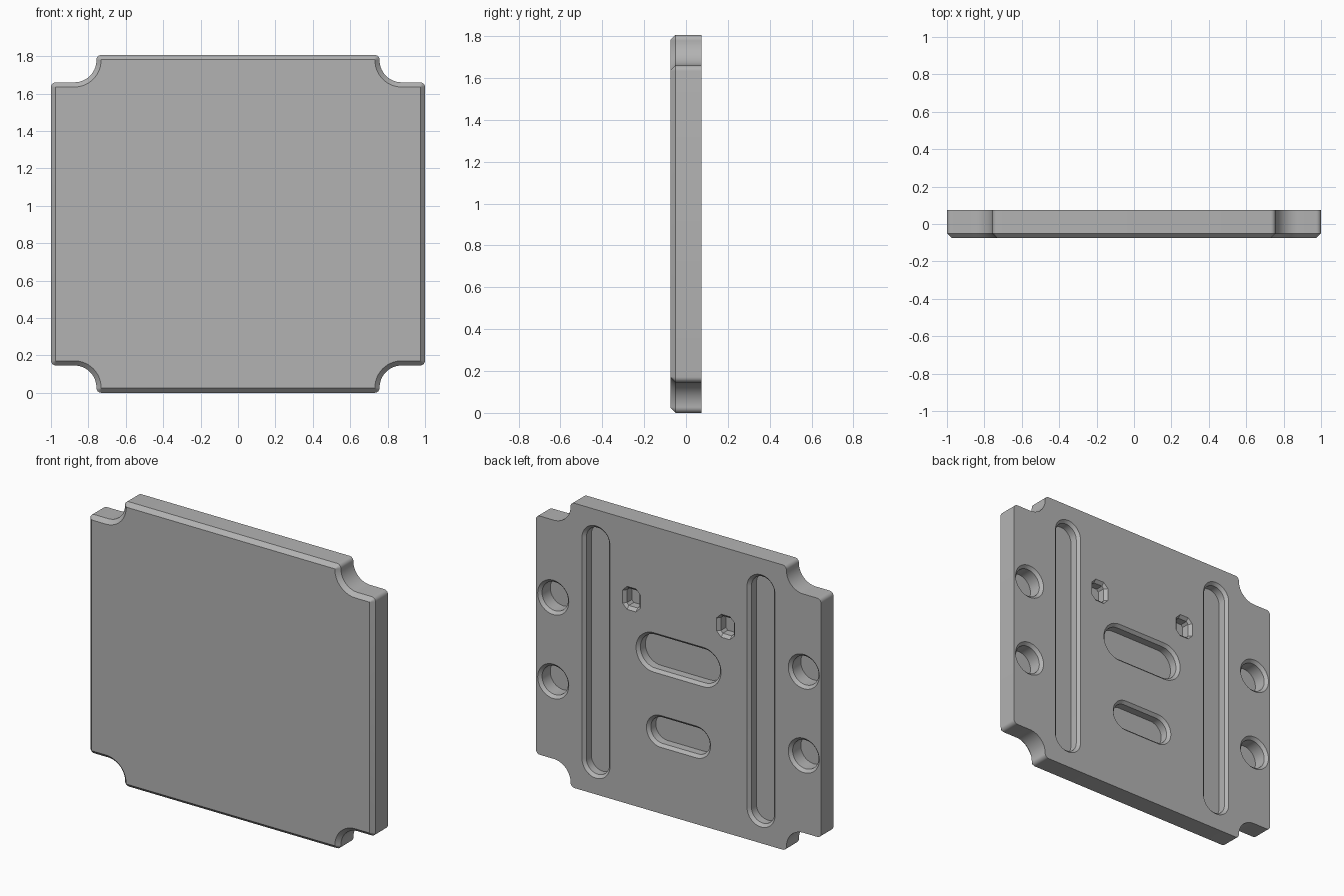
import bpy, bmesh
from math import cos, sin, pi, radians

if "Cube" in bpy.data.objects:
    bpy.data.objects.remove(bpy.data.objects["Cube"], do_unlink=True)

HALF_X, HALF_Z, HALF_Y = 1.0, 0.903, 0.075
NOTCH, SCOOP = 0.757, 0.118      # notch edge and radius of its rounded inner corner
EDGE, FILLET = 0.025, 0.026      # front chamfer and corner rounding
RIM = 0.018                      # chamfer around each recess


def arc(cx, cz, r, start, end, steps):
    angles = [radians(start + (end - start) * i / steps) for i in range(steps + 1)]
    return [(cx + r * cos(a), cz + r * sin(a)) for a in angles]


def plate_outline(inset):
    """Rectangle with a scooped notch at each corner, mirrored from one quarter."""
    scoop = NOTCH + SCOOP
    quarter = arc(HALF_X - FILLET, NOTCH - FILLET, FILLET - inset, 0, 90, 6)
    quarter += arc(scoop, scoop, SCOOP + inset, 270, 180, 14)
    quarter += arc(NOTCH - FILLET, HALF_Z - FILLET, FILLET - inset, 0, 90, 6)
    upper = quarter + [(-x, z) for x, z in reversed(quarter)]
    return upper + [(-x, -z) for x, z in upper]


def rounded_box(cx, cz, hw, hh, r, steps, inset):
    pts = []
    for sx, sz, a in ((1, 1, 0), (-1, 1, 90), (-1, -1, 180), (1, -1, 270)):
        pts += arc(cx + sx * (hw - r), cz + sz * (hh - r), r - inset, a, a + 90, steps)
    return pts


bm = bmesh.new()


def ring(points, y):
    kept = []
    for p in points:
        if not kept or abs(p[0] - kept[-1][0]) + abs(p[1] - kept[-1][1]) > 1e-5:
            kept.append(p)
    if abs(kept[0][0] - kept[-1][0]) + abs(kept[0][1] - kept[-1][1]) < 1e-5:
        kept.pop()
    return [bm.verts.new((x, y, z + HALF_Z)) for x, z in kept]


def bridge(a, b):
    for i in range(len(a)):
        j = (i + 1) % len(a)
        bm.faces.new((a[i], a[j], b[j], b[i]))


def loop_edges(loop):
    return [bm.edges.get((v, loop[(i + 1) % len(loop)])) for i, v in enumerate(loop)]


# Plate body with chamfered front
front = ring(plate_outline(EDGE), -HALF_Y)
shoulder = ring(plate_outline(0), EDGE - HALF_Y)
back = ring(plate_outline(0), HALF_Y)
bridge(front, shoulder)
bridge(shoulder, back)
bm.faces.new(front)
rims = loop_edges(back)

# Recesses in the back: centre x, z, half width, half height, corner radius, steps, depth
recesses = [
    (0, 0.106, 0.298, 0.125, 0.125, 12, 0.068),
    (0, -0.382, 0.225, 0.101, 0.101, 12, 0.068),
]
for side in (-1, 1):
    recesses.append((side * 0.579, 0, 0.098, 0.80, 0.098, 12, 0.068))
    recesses.append((side * 0.33, 0.402, 0.063, 0.073, 0.032, 1, 0.068))
    for level in (-1, 1):
        recesses.append((side * 0.879, level * 0.266, 0.109, 0.109, 0.109, 12, 0.10))

for *shape, depth in recesses:
    rim = ring(rounded_box(*shape, 0), HALF_Y)
    lip = ring(rounded_box(*shape, RIM), HALF_Y - RIM)
    floor = ring(rounded_box(*shape, RIM), HALF_Y - depth)
    bridge(rim, lip)
    bridge(lip, floor)
    bm.faces.new(floor)
    rims += loop_edges(rim)

# Flat back surface around the recesses
bmesh.ops.triangle_fill(bm, use_beauty=True, use_dissolve=False, edges=rims)
bmesh.ops.recalc_face_normals(bm, faces=bm.faces)

mesh = bpy.data.meshes.new("cover_plate")
bm.to_mesh(mesh)
bm.free()

grey = bpy.data.materials.new("light_grey")
grey.use_nodes = True
colour = (0.45, 0.45, 0.45, 1)
grey.diffuse_color = colour
grey.node_tree.nodes["Principled BSDF"].inputs["Base Color"].default_value = colour
mesh.materials.append(grey)

plate = bpy.data.objects.new("cover_plate", mesh)
bpy.context.collection.objects.link(plate)
bpy.context.view_layer.objects.active = plate
plate.select_set(True)
bpy.ops.object.shade_smooth_by_angle(angle=radians(30))
